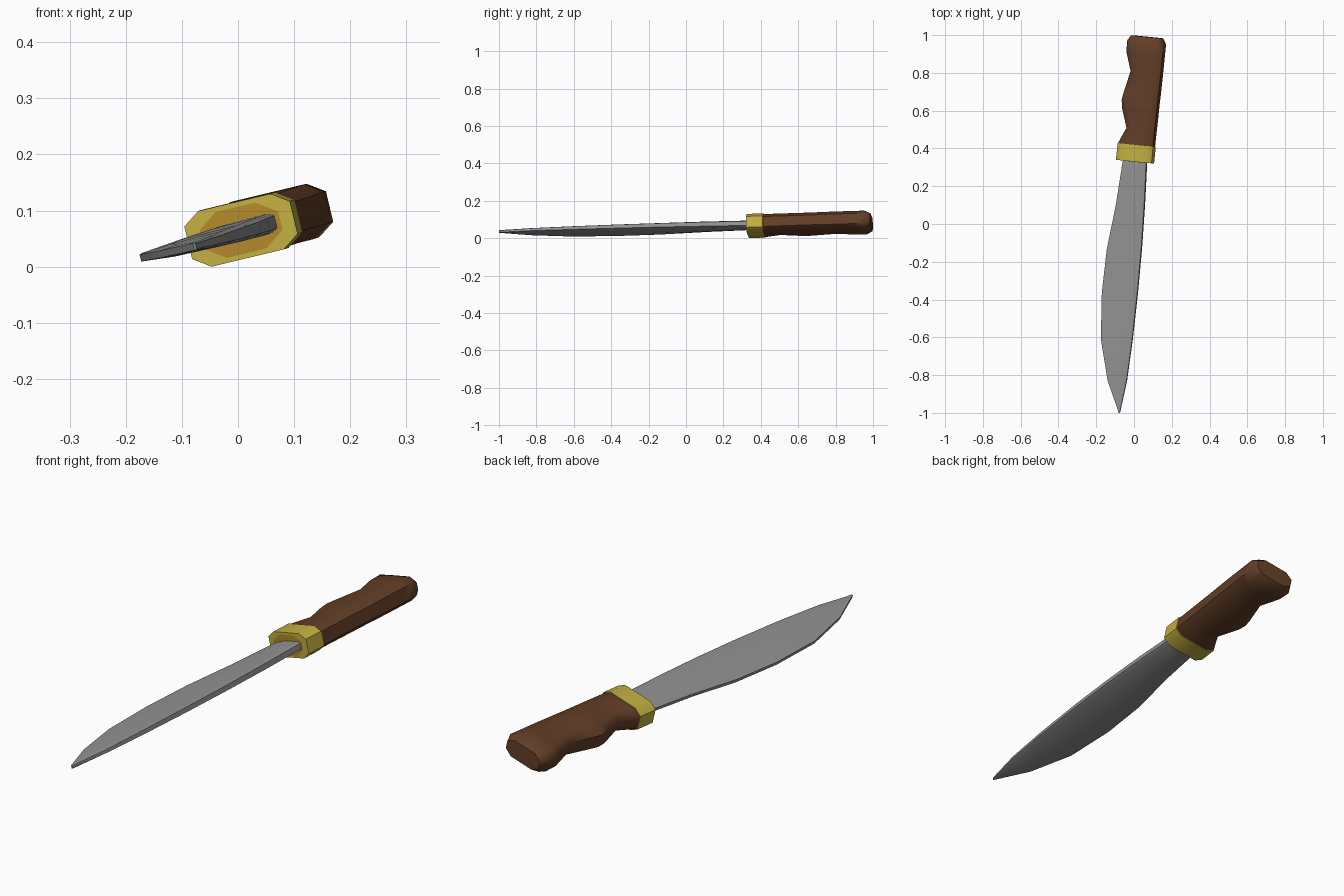
import bpy, bmesh, math

if "Cube" in bpy.data.objects:
    bpy.data.objects.remove(bpy.data.objects["Cube"])

ROLL = math.radians(13.5)   # knife lies rolled about its length
YAW = math.radians(5.7)     # handle is angled in plan


def material(name, rgb):
    m = bpy.data.materials.new(name)
    m.diffuse_color = (*rgb, 1)
    m.use_nodes = True
    m.node_tree.nodes["Principled BSDF"].inputs["Base Color"].default_value = m.diffuse_color
    return m


STEEL = material("steel grey", (0.29, 0.29, 0.29))
BROWN = material("wood brown", (0.125, 0.049, 0.02))
GOLD = material("brass yellow", (0.56, 0.44, 0.055))
AMBER = material("dark brass", (0.46, 0.26, 0.025))


def place(x, y, b):
    """Plan position plus thickness offset -> rolled world position."""
    x /= math.cos(ROLL)
    return (x * math.cos(ROLL) - b * math.sin(ROLL), y,
            x * math.sin(ROLL) + b * math.cos(ROLL) + 0.0638 + 0.007 * y)


def octagon(s, left, right, t, cu=0.03, cv=0.021):
    """Chamfered rectangle across the handle axis at distance s."""
    pts = [(right, t - cv), (right - cu, t), (left + cu, t), (left, t - cv),
           (left, cv - t), (left + cu, -t), (right - cu, -t), (right, cv - t)]
    c, n = math.cos(YAW), math.sin(YAW)
    return [place(a * c + s * n, s * c - a * n, b) for a, b in pts]


def loft(name, rings, mats, angle, first_cap=0):
    bm = bmesh.new()
    loops = [[bm.verts.new(p) for p in ring] for ring in rings]
    k = len(rings[0])
    for r0, r1 in zip(loops, loops[1:]):
        for i in range(k):
            j = (i + 1) % k
            bm.faces.new((r0[i], r0[j], r1[j], r1[i]))
    cap = bm.faces.new(loops[0])
    cap.material_index = first_cap
    bm.faces.new(loops[-1])
    bmesh.ops.recalc_face_normals(bm, faces=bm.faces)
    me = bpy.data.meshes.new(name)
    bm.to_mesh(me)
    bm.free()
    for m in mats:
        me.materials.append(m)
    ob = bpy.data.objects.new(name, me)
    bpy.context.collection.objects.link(ob)
    bpy.ops.object.select_all(action='DESELECT')
    ob.select_set(True)
    bpy.context.view_layer.objects.active = ob
    bpy.ops.object.shade_smooth_by_angle(angle=math.radians(angle))
    return ob


# Blade: y, cutting edge x, spine x, half thickness
blade_stations = [
    (-1.0, -0.079, -0.075, 0.007), (-0.83, -0.138, -0.038, 0.010),
    (-0.61, -0.174, -0.008, 0.013), (-0.365, -0.169, 0.019, 0.015),
    (-0.135, -0.143, 0.040, 0.016), (0.10, -0.095, 0.056, 0.0175),
    (0.36, -0.054, 0.069, 0.018)]


def blade_ring(y, l, r, t):
    w = r - l
    half = [(r, 0.65 * t), (r - 0.1 * w, t), (l + 0.35 * w, 0.9 * t),
            (l, 0.0065)]
    pts = half + [(x, -b) for x, b in reversed(half)]
    return [place(x, y, b) for x, b in pts]


loft("blade", [blade_ring(*st) for st in blade_stations], [STEEL], 45)

# Brass guard with a darker inset oval on the front
loft("guard", [
    octagon(0.329, -0.098, 0.043, 0.042, 0.035, 0.025),
    octagon(0.3295, -0.122, 0.067, 0.051),
    octagon(0.419, -0.122, 0.067, 0.051)], [GOLD, AMBER], 40, first_cap=1)

# Wooden handle with finger grooves: s, left, right, half thickness
handle_stations = [
    (0.41, -0.121, 0.064, 0.048), (0.425, -0.118, 0.064, 0.048),
    (0.503, -0.084, 0.065, 0.048), (0.61, -0.119, 0.066, 0.048),
    (0.65, -0.124, 0.066, 0.048), (0.691, -0.117, 0.067, 0.048),
    (0.804, -0.092, 0.068, 0.049), (0.901, -0.123, 0.068, 0.049),
    (0.962, -0.127, 0.068, 0.049), (0.993, -0.111, 0.053, 0.037)]
loft("handle", [octagon(*st) for st in handle_stations], [BROWN], 55)

# Rest the lowest point on the ground
obs = list(bpy.context.collection.objects)
low = min(v.co.z for o in obs for v in o.data.vertices)
for o in obs:
    for v in o.data.vertices:
        v.co.z -= low
